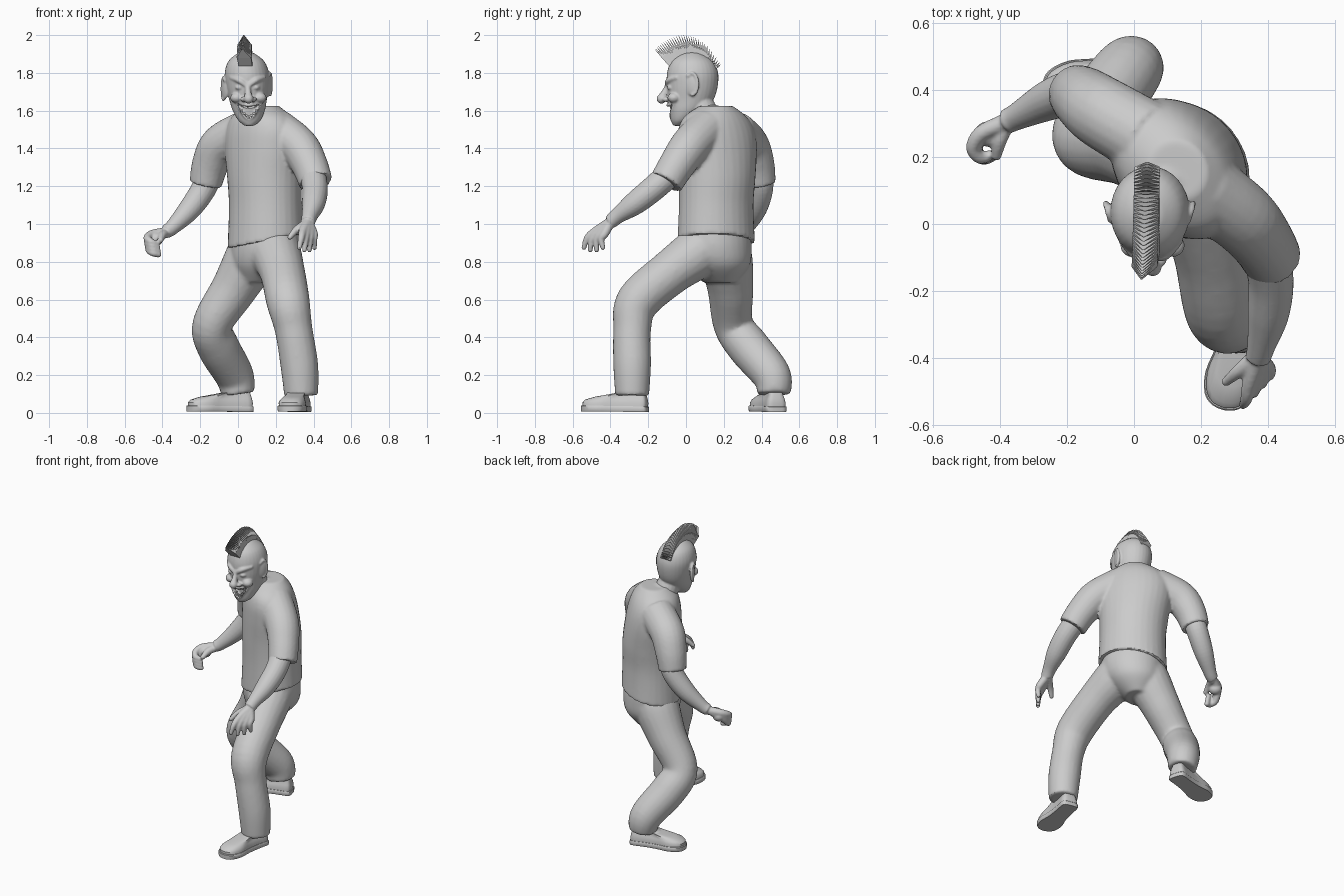
import bpy, bmesh, math
from mathutils import Vector, Matrix

if "Cube" in bpy.data.objects:
    bpy.data.objects.remove(bpy.data.objects["Cube"])

TONE = 0.6
clay = bpy.data.materials.new("clay_grey")
clay.use_nodes = True
clay.diffuse_color = (TONE, TONE, TONE, 1)
clay.node_tree.nodes["Principled BSDF"].inputs["Base Color"].default_value = (TONE, TONE, TONE, 1)


def spline(keys, steps=6):
    """Catmull-Rom through tuples of any length."""
    k = [keys[0]] + list(keys) + [keys[-1]]
    out = []
    for i in range(1, len(k) - 2):
        for s in range(steps):
            t = s / steps
            out.append([0.5 * (2 * b + (c - a) * t + (2 * a - 5 * b + 4 * c - d) * t * t
                               + (3 * b - a - 3 * c + d) * t ** 3)
                        for a, b, c, d in zip(*k[i - 1:i + 3])])
    return out + [list(keys[-1])]


def loft(bm, rings):
    rows = [[bm.verts.new(p) for p in r] for r in rings]
    n = len(rows[0])
    for a, b in zip(rows, rows[1:]):
        for i in range(n):
            bm.faces.new((a[i], a[(i + 1) % n], b[(i + 1) % n], b[i]))
    bm.faces.new(rows[0][::-1])
    bm.faces.new(rows[-1])


def tube(bm, keys, sides=20, round_ends=False):
    """Round limb through (x, y, z, radius) keys."""
    pts = spline(keys)
    pos = [Vector(p[:3]) for p in pts]
    side, last, rings = None, None, []
    for i, p in enumerate(pos):
        t = (pos[min(i + 1, len(pos) - 1)] - pos[max(i - 1, 0)]).normalized()
        if side is None:
            side = t.orthogonal().normalized()
        else:
            side = last.rotation_difference(t) @ side
        last, up = t, t.cross(side)
        rings.append([p + (side * math.cos(a) + up * math.sin(a)) * pts[i][3]
                      for a in (math.tau * j / sides for j in range(sides))])
    loft(bm, rings)
    if round_ends:
        for k in (keys[0], keys[-1]):
            ball(bm, k[:3], (k[3],) * 3)


def stack(bm, keys, yaw=0, tilt=0):
    """Body of horizontal ovals from (x, y, z, width, depth) keys; tilt slants the first ones."""
    c, s = math.cos(yaw), math.sin(yaw)
    rings = []
    for i, (x, y, z, a, b) in enumerate(spline(keys)):
        slant = tilt * max(0, 1 - i / 8)
        ring = []
        for j in range(32):
            u, v = a * math.cos(math.tau * j / 32), b * math.sin(math.tau * j / 32)
            dx = u * c - v * s
            ring.append(Vector((x + dx, y + u * s + v * c, z + slant * dx)))
        rings.append(ring)
    loft(bm, rings)


def ball(bm, at, size, turn=0):
    m = Matrix.Translation(at) @ Matrix.Rotation(turn, 4, 'Z') @ Matrix.Diagonal((*size, 1))
    bmesh.ops.create_icosphere(bm, subdivisions=3, radius=1, matrix=m)


def finish(name, bm, voxel=0, smooth=0, angle=40):
    bmesh.ops.recalc_face_normals(bm, faces=bm.faces)
    me = bpy.data.meshes.new(name)
    bm.to_mesh(me)
    bm.free()
    ob = bpy.data.objects.new(name, me)
    bpy.context.collection.objects.link(ob)
    me.materials.append(clay)
    bpy.ops.object.select_all(action='DESELECT')
    ob.select_set(True)
    bpy.context.view_layer.objects.active = ob
    if voxel:
        r = ob.modifiers.new("blend", 'REMESH')
        r.mode, r.voxel_size, r.use_smooth_shade = 'VOXEL', voxel, True
        s = ob.modifiers.new("soften", 'SMOOTH')
        s.factor, s.iterations = 0.5, smooth
        for m in list(ob.modifiers):
            bpy.ops.object.modifier_apply(modifier=m.name)
    if angle:
        bpy.ops.object.shade_smooth_by_angle(angle=math.radians(angle))
    return ob


YAW = math.radians(-50)

# Shirt: twisted torso with two short sleeves and a collar
bm = bmesh.new()
stack(bm, [(.145, .16, .91, .215, .19), (.145, .16, 1.1, .207, .183), (.14, .165, 1.25, .215, .185),
           (.13, .165, 1.4, .232, .175), (.125, .16, 1.5, .226, .16), (.125, .155, 1.57, .18, .135),
           (.13, .16, 1.625, .09, .085)], YAW, 0.2)
tube(bm, [(.2, .11, 1.5, .112), (.32, .02, 1.41, .106), (.38, -.05, 1.31, .096), (.412, -.105, 1.22, .09)])
tube(bm, [(.04, .255, 1.49, .112), (-.09, .33, 1.42, .108), (-.145, .37, 1.32, .098), (-.172, .39, 1.21, .086)])
tube(bm, [(.1, .13, 1.52, .11), (.075, .088, 1.58, .088)])
finish("shirt", bm, .01, 3)

# Trousers: pelvis and two bent legs
bm = bmesh.new()
stack(bm, [(.145, .16, 1.0, .185, .165), (.145, .16, .88, .193, .18), (.135, .172, .78, .165, .165),
           (.115, .18, .69, .08, .1)], YAW)
tube(bm, [(.15, .17, .97, .11), (.19, .09, .87, .137), (.235, -.08, .745, .12), (.265, -.255, .59, .115),
          (.295, -.285, .44, .1), (.325, -.285, .25, .1), (.335, -.285, .09, .09)])
tube(bm, [(.13, .18, .98, .11), (.075, .21, .83, .14), (-.02, .235, .66, .122), (-.135, .25, .47, .106),
          (-.105, .33, .35, .112), (-.02, .452, .2, .103), (.0, .465, .1, .088)])
finish("trousers", bm, .011, 5)

# Shoes: welted sole with a low upper
OUTLINE = [(0, .3), (.04, .7), (.25, .72), (.5, .8), (.72, 1), (.9, .85), (.98, .45), (1, 0)]


def shoe(name, heel, toe):
    heel, toe = Vector((*heel, 0)), Vector((*toe, 0))
    d = toe - heel
    n = Vector((-d.y, d.x, 0)).normalized() * .077
    half = spline(OUTLINE, 3)
    loop = half + [(u, -w) for u, w in half[-2::-1]]
    bm = bmesh.new()
    # layers: height at heel, height at toe, start, end, width
    for layers in ([(.005, .008, 0, 1, .94), (.012, .016, 0, 1, 1), (.03, .036, 0, 1, 1), (.034, .04, .01, .99, .96)],
                   [(.02, .03, .02, .98, .9), (.05, .055, .01, .98, .92), (.075, .07, .02, .94, .82),
                    (.1, .085, .04, .8, .66), (.13, .1, .07, .55, .6)]):
        loft(bm, [[heel + d * (a + (b - a) * u) + n * w * k + Vector((0, 0, z0 + (z1 - z0) * u))
                   for u, w in loop] for z0, z1, a, b, k in layers])
    finish(name, bm)


shoe("left_shoe", (.34, -.2), (.268, -.555))
shoe("right_shoe", (.075, .485), (-.27, .385))

# Left arm: bare forearm and hanging open hand
bm = bmesh.new()
tube(bm, [(.39, -.07, 1.28, .07), (.408, -.17, 1.19, .068), (.4, -.27, 1.11, .062), (.38, -.36, 1.045, .043),
          (.37, -.4, 1.01, .038)])
for i in range(4):
    f = i / 3
    base = Vector((.345 + .055 * f, -.475 + .045 * f, .965 - .015 * f))
    tip = Vector((.325 + .08 * f, -.54 + .1 * f, .875 - .015 * math.sin(f * math.pi)))
    mid = (base + tip) / 2 + Vector((0, -.014, .008))
    tube(bm, [(.37, -.4, 1.01, .027), (*base, .023), (*mid, .018), (*tip, .013)], 12, True)
tube(bm, [(.36, -.4, 1.0, .026), (.31, -.44, .97, .02), (.275, -.47, .93, .014)], 12, True)
finish("left_arm", bm, .006, 3)

# Right arm: bare forearm and half closed fist
bm = bmesh.new()
tube(bm, [(-.15, .385, 1.28, .07), (-.18, .395, 1.19, .067), (-.255, .368, 1.08, .06), (-.345, .322, .985, .041),
          (-.38, .305, .96, .037)])
ball(bm, (-.435, .268, .92), (.04, .038, .036), -.5)
for i in range(4):
    drop = Vector((.003, -.001, -.019)) * i
    path = [((-.39, .3, .955), .027), ((-.455, .27, .945), .024), ((-.48, .228, .925), .021),
            ((-.46, .198, .905), .019), ((-.43, .205, .895), .016)]
    tube(bm, [(*(Vector(p) + drop * min(1, k / 2)), r) for k, (p, r) in enumerate(path)], 12, True)
tube(bm, [(-.38, .3, .95, .025), (-.4, .25, .94, .022), (-.41, .205, .915, .016)], 12, True)
finish("right_arm", bm, .006, 3)

# Head: skull, neck, brows, nose, cheeks, lips and ears
HX = .05
bm = bmesh.new()
stack(bm, [(.06, -.045, 1.52, .025, .022), (.06, -.025, 1.548, .058, .055), (.057, .005, 1.6, .085, .095),
           (.053, .025, 1.66, .1, .122), (.05, .033, 1.73, .114, .135), (.047, .035, 1.8, .117, .135),
           (.044, .033, 1.86, .096, .112), (.042, .03, 1.9, .05, .06), (.042, .03, 1.91, .02, .025)])
tube(bm, [(.09, .12, 1.53, .078), (.075, .09, 1.6, .074), (.06, .05, 1.68, .07)])
tube(bm, [(.05, -.092, 1.745, .014), (.053, -.112, 1.7, .016), (.056, -.13, 1.663, .026)], 16, True)
for s in (-1, 1):
    tube(bm, [(HX + s * .012, -.1, 1.737, .012), (HX + s * .045, -.092, 1.76, .015),
              (HX + s * .085, -.05, 1.775, .012)], 12, True)
    ball(bm, (HX + .006 + s * .026, -.105, 1.66), (.016, .02, .014))
    ball(bm, (HX + .005 + s * .062, -.064, 1.668), (.034, .034, .028))
    ball(bm, (HX + s * .043, -.08, 1.722), (.022, .021, .013))
    ear = Vector((HX - .004 + s * .116, .025, 1.724 + s * .012))
    ball(bm, ear, (.011, .034, .055), s * -.45)
    rim = [(ear.x + s * (.006 + .008 * math.sin(a)), ear.y + .006 + .03 * math.sin(a),
            ear.z + .004 + .058 * math.cos(a), .009) for a in (-.7, 0, .6, 1.2, 1.8, 2.4, 3.0)]
    tube(bm, rim, 10, True)
for mid_z, mid_y, r in ((1.63, -.095, .009), (1.556, -.074, .01)):
    tube(bm, [(-.006, -.06, 1.638, .009), (.025, -.08, (1.638 + mid_z) / 2 - .008, r), (.058, mid_y, mid_z, r),
              (.09, -.08, (1.638 + mid_z) / 2 - .008, r), (.122, -.06, 1.638, .009)], 12, True)
head = finish("head", bm, .006, 2, 60)

# Open grinning mouth: press a crescent of the face inwards
for v in head.data.vertices:
    u = (v.co.x - .058) / .06
    if abs(u) < 1 and v.co.y < -.03 and abs(v.co.z - 1.592 - .045 * u * u) < .03 * (1 - u * u):
        v.co.y += .04

# Teeth: upper and lower rows
bm = bmesh.new()
for row, rise, size in ((1.618, .0008, .013), (1.57, .0035, .01)):
    for i in range(-3, 4):
        at = (.058 + i * .0125, -.077 + .0018 * i * i, row + rise * i * i)
        bmesh.ops.create_cube(bm, size=1, matrix=Matrix.Translation(at) @ Matrix.Diagonal((.0115, .014, size, 1)))
finish("teeth", bm, angle=0)

# Mohawk: row of pointed blades fanned over the skull
bm = bmesh.new()
roots = spline([(-.085, 1.84), (-.035, 1.88), (.03, 1.895), (.1, 1.875), (.15, 1.82)], 8)
tips = spline([(-.165, 1.925), (-.1, 1.975), (0, 2.0), (.1, 1.955), (.185, 1.845)], 8)
for i, (r, t) in enumerate(zip(roots, tips)):
    root, tip = Vector((.04, *r)), Vector((.022 + .018 * i / len(tips), *t))
    across = Vector((.04, 0, 0))
    thick = Vector((0, (tip - root).z, -(tip - root).y)).normalized()
    shoulder = root.lerp(tip, .5)
    loft(bm, [[p + across * w * a + thick * h * b for a, b in ((-1, -1), (1, -1), (1, 1), (-1, 1))]
              for p, w, h in ((root, .9, .006), (shoulder, .95, .0045), (tip, .05, .0005))])
finish("mohawk", bm, angle=0)
